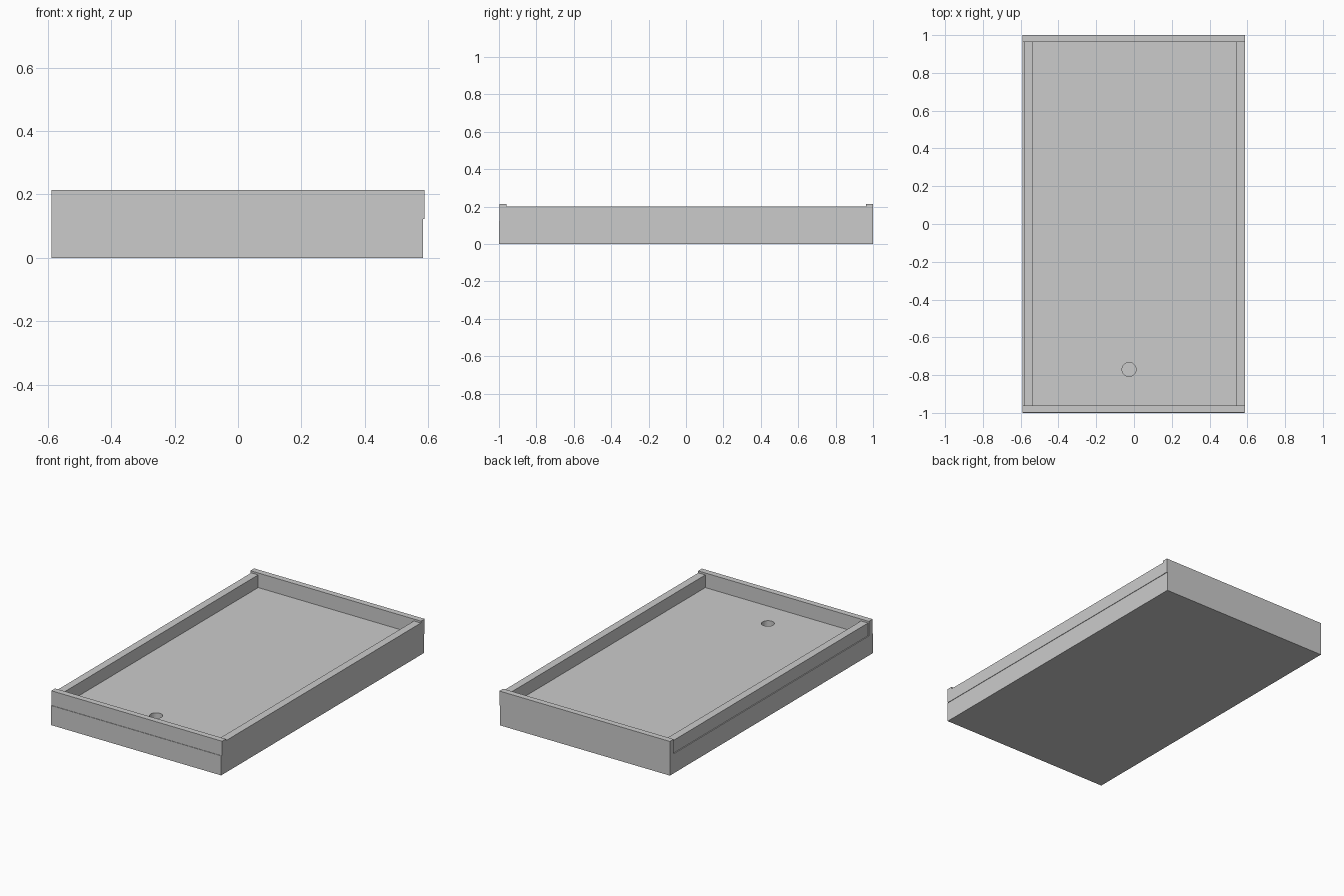
import bpy, bmesh, math

if "Cube" in bpy.data.objects:
    bpy.data.objects.remove(bpy.data.objects["Cube"])


def box(name, x0, x1, y0, y1, z0, z1):
    bm = bmesh.new()
    bmesh.ops.create_cube(bm, size=1)
    for v in bm.verts:
        v.co = ((x0, x1)[v.co.x > 0], (y0, y1)[v.co.y > 0], (z0, z1)[v.co.z > 0])
    mesh = bpy.data.meshes.new(name)
    bm.to_mesh(mesh)
    bm.free()
    obj = bpy.data.objects.new(name, mesh)
    bpy.context.collection.objects.link(obj)
    return obj


FLOOR = 0.122

# Solid base slab, slightly short of the rails on the right
base = box("base_slab", -0.589, 0.584, -1.0, 1.0, 0.0, FLOOR)

# Blind drain hole near the front
bpy.ops.mesh.primitive_cylinder_add(vertices=48, radius=0.037, depth=0.2,
                                    location=(-0.026, -0.77, 0.105))
cutter = bpy.context.object
cutter.name = "drain_cutter"
cutter.hide_render = True
cutter.hide_set(True)
hole = base.modifiers.new("drain_hole", 'BOOLEAN')
hole.operation = 'DIFFERENCE'
hole.solver = 'EXACT'
hole.object = cutter

# Taller end rails
box("front_rail", -0.589, 0.588, -0.997, -0.96, FLOOR, 0.213)
box("back_rail", -0.589, 0.588, 0.963, 1.0, FLOOR, 0.213)

# Lower side rails between the end rails
box("left_rail", -0.583, -0.535, -0.96, 0.963, FLOOR, 0.201)
box("right_rail", 0.539, 0.587, -0.96, 0.963, FLOOR, 0.201)
